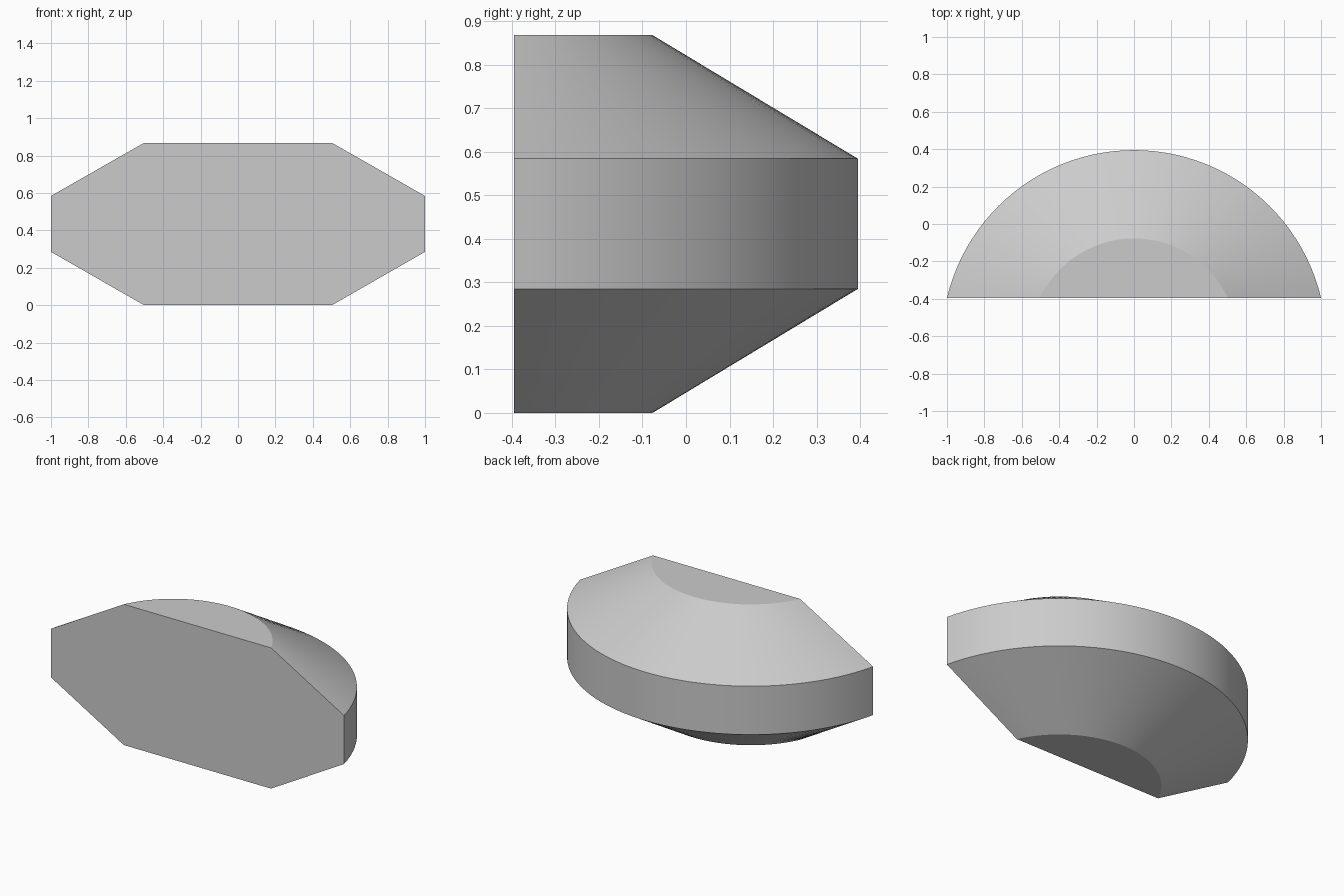
import bpy, bmesh, math

if "Cube" in bpy.data.objects:
    bpy.data.objects.remove(bpy.data.objects["Cube"], do_unlink=True)

FRONT_Y = -0.395   # flat front plane
AXIS_Y = -0.633    # shared centre of all arcs
SEGMENTS = 48
# Profile: (radius, height) from the base to the top
PROFILE = [(0.556, 0.0), (1.028, 0.285), (1.028, 0.584), (0.556, 0.868)]

grey = bpy.data.materials.new("light_grey")
grey.use_nodes = True
colour = (0.6, 0.6, 0.6, 1.0)
grey.diffuse_color = colour
grey.node_tree.nodes["Principled BSDF"].inputs["Base Color"].default_value = colour


def arc(bm, radius, z):
    """Arc of vertices whose ends lie on the front plane."""
    start = math.asin((FRONT_Y - AXIS_Y) / radius)
    sweep = math.pi - 2 * start
    angles = [start + sweep * i / SEGMENTS for i in range(SEGMENTS + 1)]
    return [bm.verts.new((radius * math.cos(a), AXIS_Y + radius * math.sin(a), z))
            for a in angles]


# Body: bevelled drum segment with a flat front
bm = bmesh.new()
rings = [arc(bm, r, z) for r, z in PROFILE]
for low, high in zip(rings, rings[1:]):
    for i in range(SEGMENTS):
        bm.faces.new((low[i], low[i + 1], high[i + 1], high[i]))
bm.faces.new(rings[0])
bm.faces.new(rings[-1])
bm.faces.new([r[0] for r in rings] + [r[-1] for r in reversed(rings)])
bmesh.ops.recalc_face_normals(bm, faces=bm.faces)

mesh = bpy.data.meshes.new("body")
bm.to_mesh(mesh)
bm.free()
mesh.materials.append(grey)
body = bpy.data.objects.new("body", mesh)
bpy.context.collection.objects.link(body)

# Smooth round sides, crisp rims
bpy.ops.object.select_all(action='DESELECT')
body.select_set(True)
bpy.context.view_layer.objects.active = body
bpy.ops.object.shade_smooth_by_angle(angle=math.radians(20))
